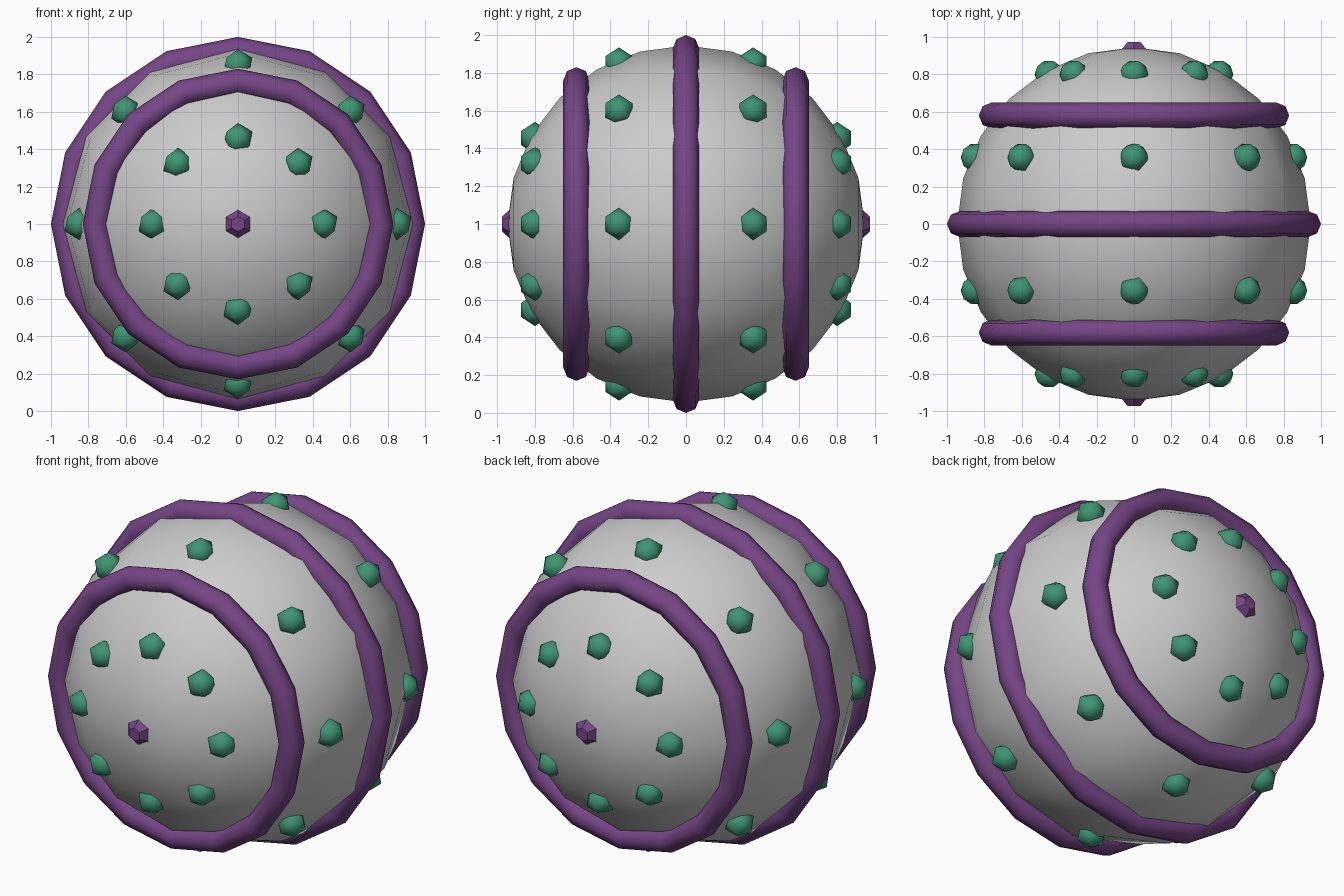
import bpy
from math import pi, sin, cos

if "Cube" in bpy.data.objects:
    bpy.data.objects.remove(bpy.data.objects["Cube"])

C = 1.0  # height of the ball centre


def material(name, rgb):
    m = bpy.data.materials.new(name)
    m.diffuse_color = (*rgb, 1)
    m.use_nodes = True
    m.node_tree.nodes["Principled BSDF"].inputs["Base Color"].default_value = m.diffuse_color
    return m


purple = material("purple", (0.18, 0.06, 0.24))
green = material("green", (0.05, 0.30, 0.17))


def finish(name, mat=None, smooth=True):
    ob = bpy.context.object
    ob.name = name
    if mat:
        ob.data.materials.append(mat)
    if smooth:
        bpy.ops.object.shade_smooth()
    return ob


# ball body, poles along y
bpy.ops.mesh.primitive_uv_sphere_add(segments=12, ring_count=12, radius=0.945,
                                     location=(0, 0, C), rotation=(pi / 2, 0, 0))
finish("ball")

# raised bands around the y axis
for name, y, r in (("middle_band", 0, 0.93), ("front_band", -0.58, 0.76), ("back_band", 0.58, 0.76)):
    bpy.ops.mesh.primitive_torus_add(major_segments=16, minor_segments=8, major_radius=r,
                                     minor_radius=0.07, location=(0, y, C),
                                     rotation=(pi / 2, 0, 0))
    finish(name, purple)

for side, s in (("front", -1), ("back", 1)):
    # rows of eight faceted studs
    for row, y, r in (("inner", 0.355, 0.85), ("outer", 0.80, 0.455)):
        for i in range(8):
            a = i * pi / 4
            bpy.ops.mesh.primitive_ico_sphere_add(subdivisions=1, radius=0.085,
                                                  location=(r * cos(a), s * y, C + r * sin(a)))
            finish(f"{side}_{row}_stud_{i + 1}", green)
    # low six-sided cap on each pole
    bpy.ops.mesh.primitive_cone_add(vertices=6, radius1=0.095, radius2=0.04, depth=0.06,
                                    location=(0, s * 0.943, C), rotation=(-s * pi / 2, 0, 0))
    finish(f"{side}_pole_cap", purple, smooth=False)
